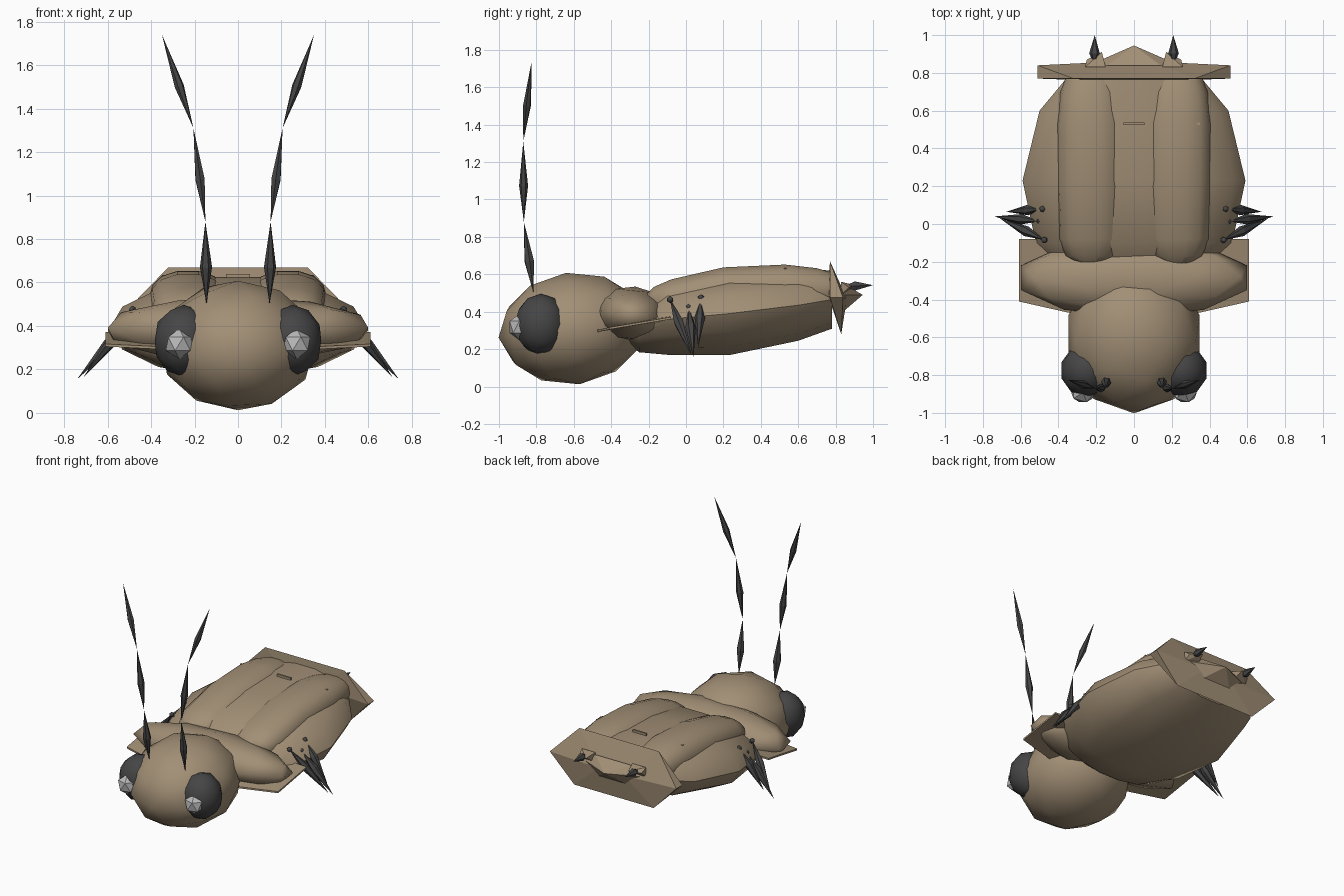
import bpy, bmesh, math
from mathutils import Vector, Euler

if "Cube" in bpy.data.objects:
    bpy.data.objects.remove(bpy.data.objects["Cube"])


def material(name, rgb):
    m = bpy.data.materials.new(name)
    m.diffuse_color = (*rgb, 1)
    m.use_nodes = True
    m.node_tree.nodes["Principled BSDF"].inputs["Base Color"].default_value = m.diffuse_color
    return m


TAN = material("tan shell", (0.36, 0.275, 0.18))
DARK = material("charcoal", (0.06, 0.06, 0.062))
GREY = material("light grey", (0.48, 0.48, 0.48))


def finish(name, bm, mat, angle=None):
    bmesh.ops.recalc_face_normals(bm, faces=bm.faces)
    me = bpy.data.meshes.new(name)
    bm.to_mesh(me)
    bm.free()
    me.materials.append(mat)
    ob = bpy.data.objects.new(name, me)
    bpy.context.collection.objects.link(ob)
    if angle:
        bpy.ops.object.select_all(action='DESELECT')
        ob.select_set(True)
        bpy.context.view_layer.objects.active = ob
        bpy.ops.object.shade_smooth_by_angle(angle=math.radians(angle))
    return ob


def ball(name, loc, radii, mat, sub=2, rot=(0, 0, 0), angle=50):
    bm = bmesh.new()
    bmesh.ops.create_icosphere(bm, subdivisions=sub, radius=1)
    turn = Euler(rot)
    for v in bm.verts:
        p = Vector([c * r for c, r in zip(v.co, radii)])
        p.rotate(turn)
        v.co = p + Vector(loc)
    return finish(name, bm, mat, angle)


def loft(name, stations, mat, x=0, sides=14, power=1.0, angle=40):
    """Rings along y: (y, centre z, half width, half height)."""
    bm = bmesh.new()
    rings = []
    for y, z, w, h in stations:
        ring = []
        for i in range(sides):
            a = math.tau * i / sides
            c, s = math.cos(a), math.sin(a)
            c = math.copysign(abs(c) ** power, c)
            s = math.copysign(abs(s) ** power, s)
            ring.append(bm.verts.new((x + w * c, y, z + h * s)))
        rings.append(ring)
    for a, b in zip(rings, rings[1:]):
        for i in range(sides):
            j = (i + 1) % sides
            bm.faces.new((a[i], a[j], b[j], b[i]))
    bm.faces.new(rings[0])
    bm.faces.new(rings[-1])
    return finish(name, bm, mat, angle)


def spindle(name, a, b, r, mat, mid=0.45, sides=6):
    """Long diamond, pointed at both ends."""
    a, b = Vector(a), Vector(b)
    d = b - a
    q = d.to_track_quat('Z', 'Y')
    bm = bmesh.new()
    tips = [bm.verts.new(a), bm.verts.new(b)]
    ring = []
    for i in range(sides):
        t = math.tau * i / sides
        ring.append(bm.verts.new(a + d * mid + q @ Vector((r * math.cos(t), r * math.sin(t), 0))))
    for i in range(sides):
        for tip in tips:
            bm.faces.new((ring[i], ring[(i + 1) % sides], tip))
    return finish(name, bm, mat)


def solid(name, points, mat):
    bm = bmesh.new()
    for p in points:
        bm.verts.new(p)
    bmesh.ops.convex_hull(bm, input=bm.verts[:])
    return finish(name, bm, mat)


# head and abdomen
ball("head", (0, -0.605, 0.31), (0.365, 0.4, 0.3), TAN, rot=(0.12, 0, 0), angle=60)
loft("abdomen", [(-0.32, 0.3, 0.2, 0.07), (-0.25, 0.31, 0.38, 0.13), (-0.1, 0.36, 0.52, 0.195),
                 (0.23, 0.39, 0.59, 0.228), (0.6, 0.435, 0.5, 0.195),
                 (0.78, 0.465, 0.35, 0.16)], TAN)

# thorax with a thin flat shield through it
ball("thorax", (0, -0.285, 0.385), (0.63, 0.21, 0.15), TAN, rot=(-0.1, 0, 0), angle=60)
solid("thorax_shield", [(sx * x, y, z + dz) for sx in (-1, 1) for dz in (0, 0.012)
                        for x, y, z in ((0.61, -0.41, 0.305), (0.61, -0.08, 0.36),
                                        (0.3, -0.48, 0.29), (0.3, -0.08, 0.37))], TAN)

# tail plate: six-sided lens
solid("tail_plate", [p for s in (-1, 1) for p in (
    (s * 0.32, 0.77, 0.67), (s * 0.51, 0.77, 0.475), (s * 0.51, 0.84, 0.475),
    (s * 0.32, 0.83, 0.28), (s * 0.1, 0.755, 0.5), (s * 0.1, 0.86, 0.47))], TAN)
solid("tail_tip", [(0, 0.945, 0.49), (-0.24, 0.84, 0.49), (0.24, 0.84, 0.49),
                   (-0.14, 0.84, 0.55), (0.14, 0.84, 0.55), (-0.12, 0.84, 0.4),
                   (0.12, 0.84, 0.4), (-0.1, 0.895, 0.5), (0.1, 0.895, 0.5)], TAN)
solid("back_slit", [(x, y, z) for x in (-0.055, 0.055) for y in (0.525, 0.537)
                    for z in (0.58, 0.64)], TAN)

for s, side in ((-1, "left"), (1, "right")):
    # wing cases
    loft("wing_case_" + side, [(-0.215, 0.46, 0.06, 0.03), (-0.17, 0.455, 0.13, 0.08),
                               (-0.08, 0.46, 0.17, 0.115), (0.2, 0.505, 0.18, 0.135),
                               (0.53, 0.52, 0.18, 0.135), (0.7, 0.52, 0.16, 0.115),
                               (0.78, 0.52, 0.13, 0.09)], TAN, x=s * 0.23, power=0.85)
    solid("case_slit_" + side, [(s * x, y, z) for x in (0.31, 0.35) for y in (0.525, 0.537)
                                for z in (0.55, 0.635)], TAN)
    # eyes
    ball("eye_" + side, (s * 0.25, -0.775, 0.332), (0.14, 0.142, 0.165), DARK)
    ball("pupil_" + side, (s * 0.27, -0.892, 0.318), (0.07, 0.06, 0.07), GREY, sub=1, angle=None)
    # antennae
    path = [(0.145, -0.815, 0.5), (0.15, -0.867, 0.88), (0.205, -0.87, 1.31), (0.35, -0.825, 1.74)]
    path = [(s * x, y, z) for x, y, z in path]
    for i in range(3):
        spindle(f"antenna_{side}_{i + 1}", path[i], path[i + 1], (0.028, 0.024, 0.022)[i], DARK)
    # legs: short upper part and long pointed lower part
    for i, (hip, knee, foot) in enumerate((
            ((0.44, -0.06, 0.40), (0.475, -0.085, 0.465), (0.71, 0.03, 0.165)),
            ((0.46, -0.01, 0.38), (0.50, 0.015, 0.425), (0.74, 0.04, 0.155)),
            ((0.45, 0.06, 0.41), (0.485, 0.08, 0.475), (0.675, 0.065, 0.21)))):
        hip, knee, foot = [Vector((s * x, y, z)) for x, y, z in (hip, knee, foot)]
        spindle(f"upper_leg_{side}_{i + 1}", hip, knee, 0.022, DARK)
        ball(f"knee_{side}_{i + 1}", knee, (0.018, 0.018, 0.018), DARK, sub=1)
        spindle(f"lower_leg_{side}_{i + 1}", knee, foot, 0.028, DARK, mid=0.4)
    # tail spikes on small mounts
    solid("spike_mount_" + side, [(s * x, y, z) for x, y, z in (
        (0.15, 0.83, 0.56), (0.26, 0.83, 0.56), (0.26, 0.83, 0.49), (0.15, 0.83, 0.49),
        (0.17, 0.91, 0.54), (0.25, 0.87, 0.53))], TAN)
    spindle("tail_spike_" + side, (s * 0.21, 0.84, 0.535), (s * 0.208, 1.0, 0.542), 0.028, DARK, mid=0.4)
